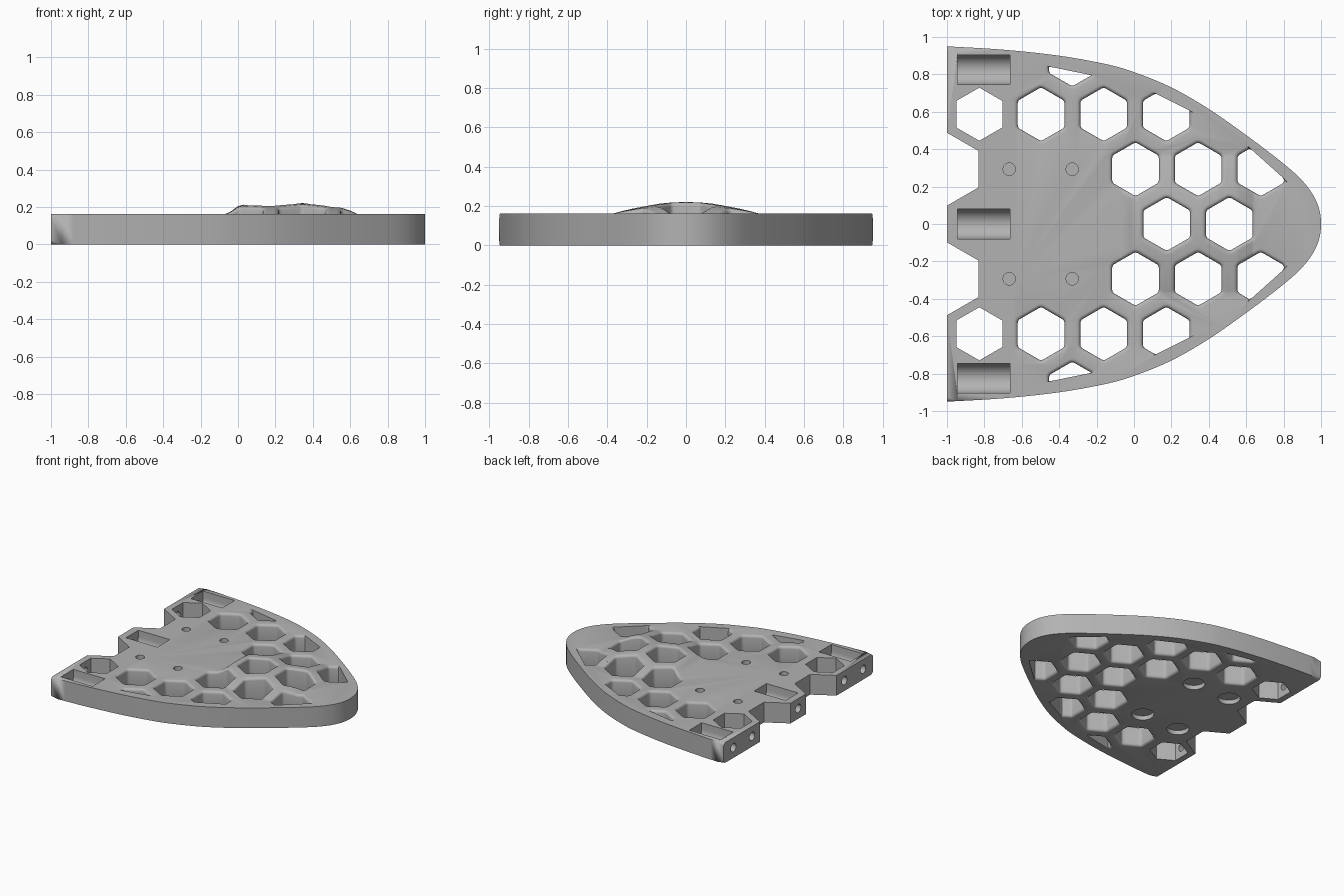
import bpy, bmesh, math
from mathutils import Vector

if "Cube" in bpy.data.objects:
    bpy.data.objects.remove(bpy.data.objects["Cube"])

T = 0.163          # plate thickness
FILLET = 0.02      # rounding of the honeycomb holes


def interp(pts, x):
    """Smooth interpolation through a list of (x, value) points."""
    if x <= pts[0][0]:
        return pts[0][1]
    for (x0, v0), (x1, v1) in zip(pts, pts[1:]):
        if x <= x1:
            return v0 + (v1 - v0) * (x - x0) / (x1 - x0)
    return pts[-1][1]


RISE = [(-.09, -.01), (-.07, 0), (-.04, .012), (0, .042), (.03, .05), (.15, .052),
        (.35, .058), (.45, .053), (.55, .04), (.6, .02), (.64, 0), (.66, -.01)]


def swell(x, y):
    """Height of the raised pad above the plate."""
    f = interp(RISE, x)
    return f if f < 0 else f * (1 - (y / 0.37) ** 2) - 0.0007


def make_object(name, bm):
    bmesh.ops.recalc_face_normals(bm, faces=bm.faces)
    me = bpy.data.meshes.new(name)
    bm.to_mesh(me)
    bm.free()
    ob = bpy.data.objects.new(name, me)
    bpy.context.collection.objects.link(ob)
    return ob


def loft(bm, rings):
    """Closed solid through rings with equal point counts."""
    vs = [[bm.verts.new(p) for p in r] for r in rings]
    n = len(vs[0])
    for a, b in zip(vs, vs[1:]):
        for i in range(n):
            bm.faces.new((a[i], a[(i + 1) % n], b[(i + 1) % n], b[i]))
    bm.faces.new(vs[0])
    bm.faces.new(vs[-1])


def prism(bm, pts, z0, z1):
    loft(bm, [[(x, y, z) for x, y in pts] for z in (z0, z1)])


def circle(x, y, r, n=32):
    return [(x + r * math.cos(2 * math.pi * i / n), y + r * math.sin(2 * math.pi * i / n)) for i in range(n)]


def hexagon(x, y, r):
    return [(x + r * math.sin(math.pi / 3 * i), y + r * math.cos(math.pi / 3 * i)) for i in range(6)]


def round_hex(x, y, r, off, rc=0.025, sub=6):
    """Hexagon with rounded corners, grown by off, with subdivided sides."""
    corners = []
    for k in range(6):
        a = math.pi / 2 + k * math.pi / 3
        c = Vector((x, y)) + (r - rc / math.cos(math.pi / 6)) * Vector((math.cos(a), math.sin(a)))
        corners.append([c + (rc + off) * Vector((math.cos(a + d), math.sin(a + d)))
                        for d in (-math.pi / 6, -math.pi / 12, 0, math.pi / 12, math.pi / 6)])
    pts = []
    for k in range(6):
        pts += corners[k]
        p, q = corners[k][-1], corners[(k + 1) % 6][0]
        pts += [p.lerp(q, i / sub) for i in range(1, sub)]
    return pts


def clip(pts, line, anchor):
    """Pull points beyond a line back towards an inner anchor point."""
    p, q = Vector(line[0]), Vector(line[1])
    d = q - p
    nrm = Vector((-d.y, d.x))
    a = Vector(anchor)
    da = (a - p).dot(nrm)
    out = []
    for v in pts:
        dv = (v - p).dot(nrm)
        out.append(a.lerp(v, da / (da - dv)) if dv * da < 0 else v)
    return out


def honeycomb_hole(bm, x, y, line=None, anchor=None):
    """Hole cutter with filleted rims that follow the raised pad."""
    steps = [(FILLET * (1 - math.cos(t)), FILLET * (1 - math.sin(t)))
             for t in (math.pi / 2 * i / 4 for i in range(5))] + [(FILLET, -0.06)]
    rings = []
    for top in (False, True):
        for off, depth in (steps if top else reversed(steps)):
            pts = round_hex(x, y, 0.144, off, sub=12 if line else 6)
            if line:
                pts = clip(pts, line, anchor or (x, y))
            rings.append([(p.x, p.y, T + max(swell(p.x, p.y), 0) - depth if top else depth) for p in pts])
    loft(bm, rings)


def apply_boolean(ob, tool, op):
    m = ob.modifiers.new(op, 'BOOLEAN')
    m.operation, m.object, m.solver = op, tool, 'EXACT'
    bpy.context.view_layer.objects.active = ob
    bpy.ops.object.modifier_apply(modifier=m.name)
    bpy.data.objects.remove(tool)


# plate outline: half of the rounded-nose shape, smoothed and mirrored
half = [(-1, .95), (-.7, .932), (-.4, .9), (-.15, .855), (0, .812), (.2, .73), (.4, .615), (.6, .475),
        (.75, .362), (.87, .262), (.945, .175), (.987, .09), (1, 0)]
ctrl = [Vector(p) for p in half]
ctrl = [2 * ctrl[0] - ctrl[1]] + ctrl + [Vector((.987, -.09))]
side = []
for i in range(1, len(ctrl) - 2):
    p0, p1, p2, p3 = ctrl[i - 1:i + 3]
    for k in range(5):
        t = k / 5
        side.append(.5 * (2 * p1 + (p2 - p0) * t + (2 * p0 - 5 * p1 + 4 * p2 - p3) * t * t
                          + (3 * p1 - p0 - 3 * p2 + p3) * t ** 3))
outline = [(p.x, p.y) for p in side] + [(1, 0)] + [(p.x, -p.y) for p in reversed(side)]

# plate with rounded rim, square at the rear
bm = bmesh.new()
prism(bm, outline, 0, T)
rim = [e for e in bm.edges if abs(e.verts[0].co.z - e.verts[1].co.z) < 1e-6
       and not all(v.co.x < -.999 for v in e.verts)]
bmesh.ops.bevel(bm, geom=rim, offset=0.027, segments=4, profile=0.5, affect='EDGES')
plate = make_object("palm_plate", bm)

# raised pad
bm = bmesh.new()
NX, NY = 50, 28
grid = [[(-.09 + .75 * i / NX, -.39 + .78 * j / NY) for j in range(NY + 1)] for i in range(NX + 1)]
top = [[bm.verts.new((x, y, T + swell(x, y))) for x, y in row] for row in grid]
for i in range(NX):
    for j in range(NY):
        bm.faces.new((top[i][j], top[i + 1][j], top[i + 1][j + 1], top[i][j + 1]))
ext = bmesh.ops.extrude_face_region(bm, geom=bm.faces[:])
for v in ext['geom']:
    if isinstance(v, bmesh.types.BMVert):
        v.co.z = 0.1
apply_boolean(plate, make_object("raised_pad", bm), 'UNION')

# all vertical openings
bm = bmesh.new()
for x in (.175, .51):
    honeycomb_hole(bm, x, 0)
for s in (1, -1):
    for x, y in ((.008, .293), (.343, .293), (-.497, .587), (-.162, .587)):
        honeycomb_hole(bm, x, s * y)
    honeycomb_hole(bm, .173, s * .587, ((.11, s * .7), (.31, s * .6)))
    honeycomb_hole(bm, .678, s * .293, ((.62, s * .405), (.81, s * .235)))
    honeycomb_hole(bm, -.33, s * .88, ((-.47, s * .845), (-.2, s * .79)), (-.34, s * .79))
    # sharp rear hole and rear notch
    prism(bm, hexagon(-.827, s * .587, .142), -.1, .3)
    prism(bm, hexagon(-1, s * .293, .195), -.1, .3)
    # screw holes with counterbores underneath
    for x in (-.667, -.33):
        prism(bm, circle(x, s * .293, .033), .06, .3)
        prism(bm, circle(x, s * .293, .082), -.1, .035)

# round-bottomed pockets
for y in (-.825, 0, .825):
    trough = [(y + .079 * math.cos(a), .11 + .079 * math.sin(a))
              for a in (math.pi + math.pi * i / 16 for i in range(17))]
    trough += [(y + .079, .3), (y - .079, .3)]
    loft(bm, [[(x, p, z) for p, z in trough] for x in (-.943, -.662)])
apply_boolean(plate, make_object("opening_cutter", bm), 'DIFFERENCE')

# rear cord bores
bm = bmesh.new()
for y in (-.825, -.587, 0, .587, .825):
    loft(bm, [[(x, p, z) for p, z in circle(y, .083, .033, 24)] for x in (-1.1, -.88)])
apply_boolean(plate, make_object("bore_cutter", bm), 'DIFFERENCE')

# finish
grey = bpy.data.materials.new("plain_grey")
grey.diffuse_color = (0.45, 0.45, 0.45, 1)
grey.use_nodes = True
grey.node_tree.nodes["Principled BSDF"].inputs["Base Color"].default_value = grey.diffuse_color
plate.data.materials.clear()
plate.data.materials.append(grey)
for p in plate.data.polygons:
    p.material_index = 0
bpy.ops.object.select_all(action='DESELECT')
plate.select_set(True)
bpy.context.view_layer.objects.active = plate
bpy.ops.object.shade_smooth_by_angle(angle=math.radians(30))
